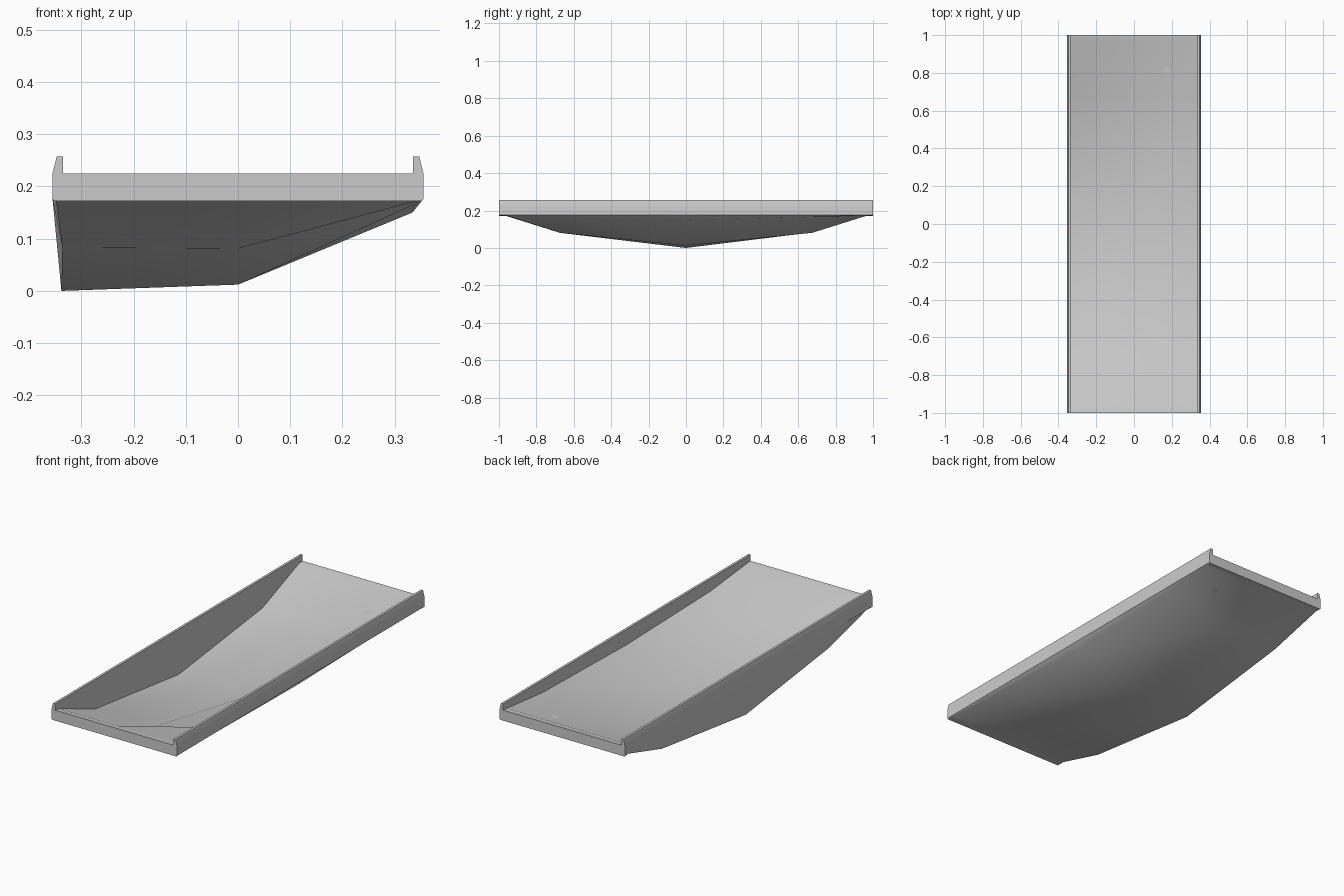
import bpy, bmesh, math

if "Cube" in bpy.data.objects:
    bpy.data.objects.remove(bpy.data.objects["Cube"])

# Stations along the track: y, floor top (left, middle, right), floor bottom (left, middle, right),
# bottom edge x (left, right)
end = ((.225, .225, .225), (.172, .172, .172), (-.352, .352))
near_end = ((.22, .22, .222), (.172, .172, .174), (-.348, .35))
ramp = ((.107, .107, .193), (.083, .081, .165), (-.336, .337))
dip = ((.026, .038, .178), (.0, .012, .15), (-.338, .334))
stations = [(-1, *end), (-.965, *near_end), (-.675, *ramp), (0, *dip),
            (.675, *ramp), (.965, *near_end), (1, *end)]


def section(y, top, bottom, edge):
    # Closed trough outline: banked floor with a raised lip on each side
    right = [(.335, .257), (.347, .257), (.355, .225), (.355, .176)]
    left = [(-x, z) for x, z in reversed(right)]
    pts = [(-.335, top[0]), (0, top[1]), (.335, top[2])] + right
    pts += [(edge[1], bottom[2]), (0, bottom[1]), (edge[0], bottom[0])] + left
    return [(x, y, z) for x, z in pts]


# Loft the sections into one closed solid
bm = bmesh.new()
rings = [[bm.verts.new(p) for p in section(*s)] for s in stations]
n = len(rings[0])
for a, b in zip(rings, rings[1:]):
    for i in range(n):
        j = (i + 1) % n
        bm.faces.new((a[i], a[j], b[j], b[i]))
bm.faces.new(rings[0])
bm.faces.new(rings[-1][::-1])
bmesh.ops.recalc_face_normals(bm, faces=bm.faces)

mesh = bpy.data.meshes.new("banked_track")
bm.to_mesh(mesh)
bm.free()
track = bpy.data.objects.new("banked_track", mesh)
bpy.context.collection.objects.link(track)

# Smooth floor, crisp lips and ends
bpy.context.view_layer.objects.active = track
track.select_set(True)
bpy.ops.object.shade_smooth_by_angle(angle=math.radians(30))
